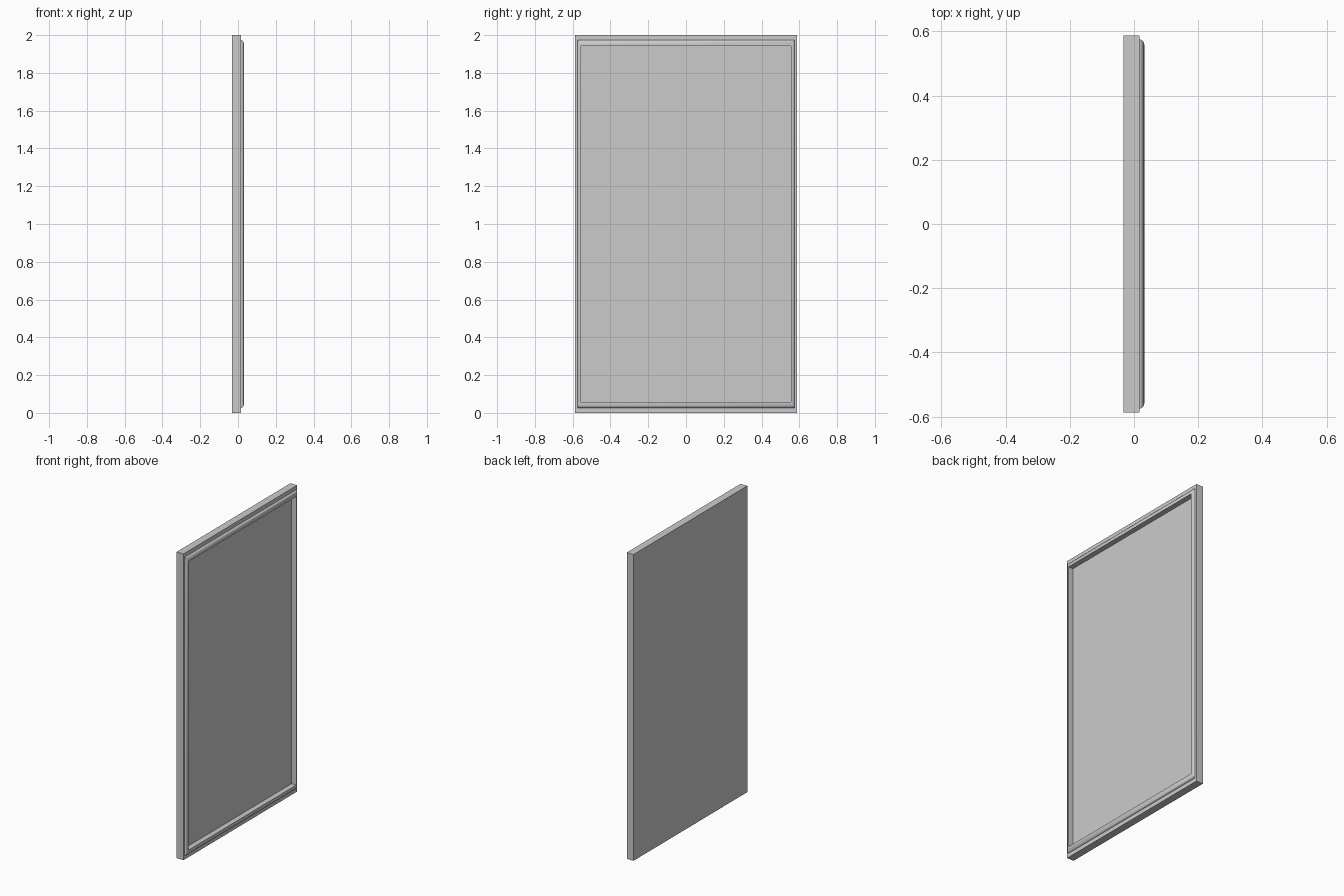
import bpy, bmesh, math

if "Cube" in bpy.data.objects:
    bpy.data.objects.remove(bpy.data.objects["Cube"])

HALF_W, HEIGHT = 0.587, 2.0
BACK, FACE, CREST, RECESS = -0.032, 0.017, 0.032, -0.002


def ring(bm, x, inset_y, inset_z):
    """Rectangular loop in the YZ plane, inset from the outer edge."""
    y, z0, z1 = HALF_W - inset_y, inset_z, HEIGHT - inset_z
    return [bm.verts.new((x, a, b)) for a, b in
            ((-y, z0), (y, z0), (y, z1), (-y, z1))]


# Cross-section from the back edge, over the rounded moulding, into the recess
section = [(BACK, 0, 0), (FACE, 0, 0)]
margin_y, margin_z = 0.012, 0.026
inner_y, inner_z = 0.031, 0.058
steps = 5
for i in range(steps + 1):
    a = math.pi / 2 * i / steps
    t = 1 - math.cos(a)
    section.append((FACE + (CREST - FACE) * math.sin(a),
                    margin_y + (inner_y - 0.003 - margin_y) * t,
                    margin_z + (inner_z - 0.004 - margin_z) * t))
section += [(CREST, inner_y, inner_z), (RECESS, inner_y, inner_z)]

# Framed panel: bridge the loops and close the back and the recessed face
bm = bmesh.new()
rings = [ring(bm, *s) for s in section]
for r0, r1 in zip(rings, rings[1:]):
    for i in range(4):
        j = (i + 1) % 4
        bm.faces.new((r0[i], r0[j], r1[j], r1[i]))
bm.faces.new(rings[0])
bm.faces.new(rings[-1])
bmesh.ops.recalc_face_normals(bm, faces=bm.faces)

mesh = bpy.data.meshes.new("framed_panel")
bm.to_mesh(mesh)
bm.free()
panel = bpy.data.objects.new("framed_panel", mesh)
bpy.context.collection.objects.link(panel)

# Smooth moulding, crisp corners
bpy.context.view_layer.objects.active = panel
panel.select_set(True)
bpy.ops.object.shade_smooth_by_angle(angle=math.radians(30))
